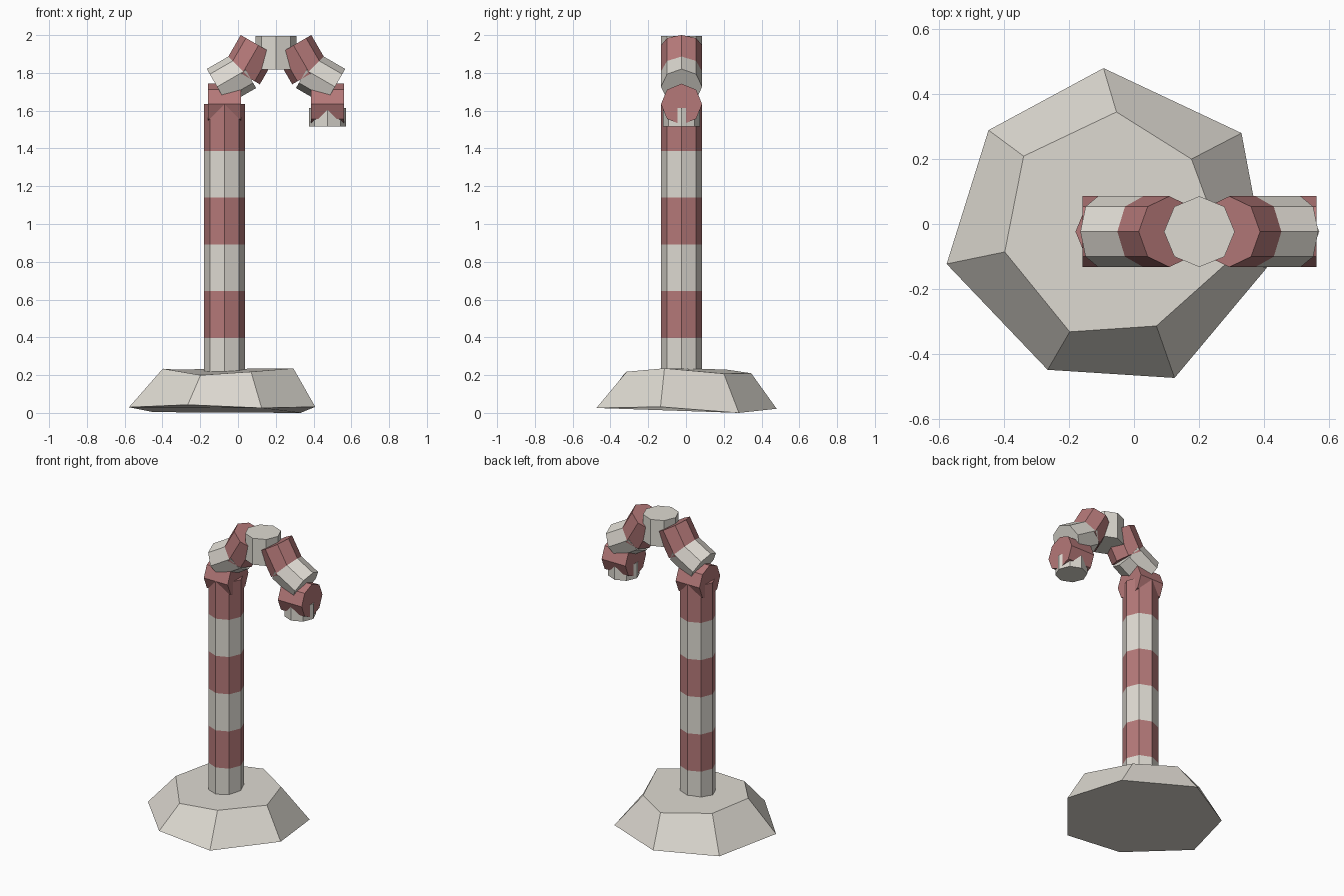
import bpy, bmesh, math
from mathutils import Matrix, Vector

if "Cube" in bpy.data.objects:
    bpy.data.objects.remove(bpy.data.objects["Cube"])


def material(name, rgb):
    m = bpy.data.materials.new(name)
    m.diffuse_color = (*rgb, 1)
    m.use_nodes = True
    m.node_tree.nodes["Principled BSDF"].inputs["Base Color"].default_value = m.diffuse_color
    return m


WHITE = material("warm_white", (0.73, 0.70, 0.64))
RED = material("dusty_red", (0.46, 0.19, 0.19))


def finish(name, bm, mats):
    bmesh.ops.recalc_face_normals(bm, faces=bm.faces)
    me = bpy.data.meshes.new(name)
    bm.to_mesh(me)
    bm.free()
    for m in mats:
        me.materials.append(m)
    ob = bpy.data.objects.new(name, me)
    bpy.context.collection.objects.link(ob)
    return ob


def octagon_prism(radius, depth, centre, tilt=0.0):
    bm = bmesh.new()
    bmesh.ops.create_cone(
        bm, cap_ends=True, segments=8, radius1=radius, radius2=radius, depth=depth,
        matrix=Matrix.Translation(centre) @ Matrix.Rotation(tilt, 4, 'Y'))
    return bm


R = 0.109            # cane radius
Y = -0.0235          # depth position of the cane
CX, CZ = 0.2013, 1.634   # centre of the hook arc
ARC = 0.2725         # hook radius
STRIPE = 0.2475

# base: rough seven-sided stone, bottom ring then top ring
bottom = [(-.094, .48, .022), (-.448, .289, .004), (-.577, -.123, .03), (-.266, -.449, .043),
          (.125, -.474, .026), (.409, -.135, .032), (.331, .28, 0)]
top = [(-.054, .345, .21), (-.34, .209, .23), (-.398, -.086, .234), (-.198, -.332, .2),
       (.069, -.314, .218), (.293, -.114, .236), (.177, .2, .208)]
bm = bmesh.new()
lo = [bm.verts.new(p) for p in bottom]
hi = [bm.verts.new(p) for p in top]
bm.faces.new(lo)
bm.faces.new(hi)
for i in range(7):
    j = (i + 1) % 7
    bm.faces.new((lo[i], lo[j], hi[j], hi[i]))
finish("base", bm, [WHITE])

# stem: one prism cut into six stripes, red at the top
height = 6 * STRIPE
bm = octagon_prism(R, height, (CX - ARC, Y, CZ - height / 2))
for k in range(1, 6):
    bmesh.ops.bisect_plane(bm, geom=bm.verts[:] + bm.edges[:] + bm.faces[:],
                           plane_co=(0, 0, CZ - k * STRIPE), plane_no=(0, 0, 1))
for f in bm.faces:
    z = f.calc_center_median().z
    k = min(5, max(0, int((CZ - z) / STRIPE)))
    f.material_index = 1 - k % 2
finish("stem", bm, [WHITE, RED])

# hook: seven short prisms around a half circle, each tilted against the arc
for k in range(7):
    a = math.radians(-90 + 30 * k)
    c = Vector((CX + ARC * math.sin(a), Y, CZ + ARC * math.cos(a)))
    finish(f"hook_segment_{k + 1}", octagon_prism(R, 0.1755, c, -a),
           [WHITE if k % 2 else RED])

# tip: small white end under the last segment
finish("hook_tip", octagon_prism(0.097, 0.099, (CX + ARC, Y, 1.5645)), [WHITE])
